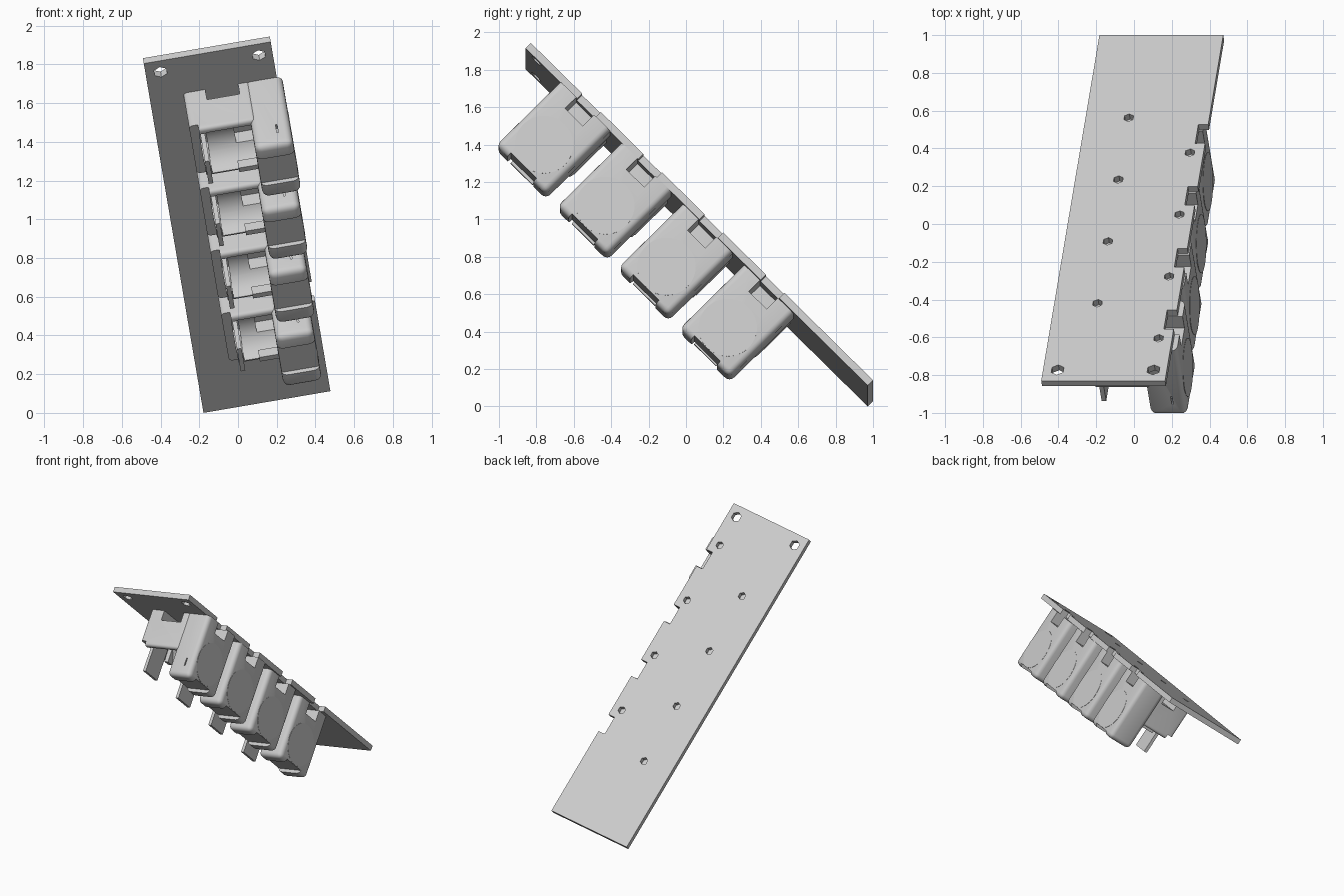
import bpy, bmesh, math
from mathutils import Matrix, Vector

if "Cube" in bpy.data.objects:
    bpy.data.objects.remove(bpy.data.objects["Cube"])

# Local frame: x across the plate, y up along the plate, z out of the plate (towards the holders)
ANG = math.radians(9.7)
C, S, K = math.cos(ANG), math.sin(ANG), math.sqrt(0.5)
FRAME = Matrix(((C, -S * K, S * K, -0.183),
                (0, -K, -K, 1.0),
                (S, C * K, -C * K, 0.028),
                (0, 0, 0, 1)))
PITCH = 0.463
parts = []


def add_box(bm, x, y, z, bevel=0.0):
    size = Vector((x[1] - x[0], y[1] - y[0], z[1] - z[0]))
    mid = Vector((sum(x) / 2, sum(y) / 2, sum(z) / 2))
    mat = Matrix.Translation(mid) @ Matrix.Diagonal(size.to_4d())
    verts = bmesh.ops.create_cube(bm, size=1, matrix=mat)['verts']
    if bevel:
        # keep the edges of the face nearest the plate sharp
        edges = {e for v in verts for e in v.link_edges
                 if max(w.co.z for w in e.verts) > z[0] + 1e-5}
        bmesh.ops.bevel(bm, geom=list(edges), offset=bevel, segments=4,
                        profile=0.5, affect='EDGES', clamp_overlap=True)


def add_rod(bm, centre, r, length, sides, axis='Z'):
    rot = Matrix.Rotation(math.pi / 2, 4, 'Y') if axis == 'X' else Matrix()
    bmesh.ops.create_cone(bm, cap_ends=True, segments=sides, radius1=r, radius2=r,
                          depth=length, matrix=Matrix.Translation(centre) @ rot)


def finish(bm, name):
    bmesh.ops.recalc_face_normals(bm, faces=bm.faces[:])
    me = bpy.data.meshes.new(name)
    bm.to_mesh(me)
    bm.free()
    ob = bpy.data.objects.new(name, me)
    bpy.context.collection.objects.link(ob)
    return ob


def cut(target, *builders):
    """Subtract each cutter built by the given functions."""
    for build in builders:
        bm = bmesh.new()
        build(bm)
        tool = finish(bm, "cutter")
        tool.hide_render = True
        mod = target.modifiers.new("cut", 'BOOLEAN')
        mod.operation, mod.solver, mod.object = 'DIFFERENCE', 'EXACT', tool
        bpy.context.view_layer.objects.active = target
        bpy.ops.object.modifier_apply(modifier=mod.name)
        bpy.data.objects.remove(tool)


def box(name, *args):
    bm = bmesh.new()
    add_box(bm, *args)
    ob = finish(bm, name)
    parts.append(ob)
    return ob


# Mounting plate with edge notches, screw holes and two larger fixing holes
plate = box("mounting_plate", (0, 0.665), (0, 2.588), (0, 0.04))


def plate_cuts(bm):
    for i in range(4):
        d = i * PITCH
        add_box(bm, (0.612, 0.72), (0.67 + d, 0.81 + d), (-0.1, 0.1))
        add_rod(bm, (0.232, 0.618 + d, 0), 0.028, 0.2, 6)
        add_rod(bm, (0.592, 0.88 + d, 0), 0.028, 0.2, 6)
    for x in (0.078, 0.593):
        add_rod(bm, (x, 2.506, 0), 0.037, 0.2, 6)


cut(plate, plate_cuts)

for i in range(4):
    d = i * PITCH
    right = 0.632 + 0.02 * i          # outer end steps outwards up the plate
    left = right - 0.2
    y0, y1, yc = 0.56 + d, 0.937 + d, 0.755 + d
    window = lambda bm: add_box(bm, (left - 0.03, 0.8), (0.68 + d, 0.815 + d), (0.0, 0.125))

    # Tall end block: side window, outer groove, small slot on the upper side
    block = box(f"end_block_{i}", (left, right), (y0, y1), (0.039, 0.525), 0.034)
    cut(block, window,
        lambda bm: add_box(bm, (left - 0.1, right + 0.1), (0.655 + d, 0.85 + d), (0.5, 0.6)),
        lambda bm: add_box(bm, (right - 0.075, right - 0.067), (y1 - 0.03, y1 + 0.1), (0.38, 0.44)))

    # Low cradle arm: half-round trough, clearance under it, slot for the tab
    arm = box(f"cradle_arm_{i}", (0.175, left + 0.03), (0.587 + d, y1), (0.039, 0.32), 0.02)
    cut(arm,
        lambda bm: add_rod(bm, (0.255 + 0.2, yc, 0.335), 0.15, 0.4, 48, 'X'),
        lambda bm: add_box(bm, (0.29, left - 0.03), (0.4 + d, 1.0 + d), (0.0, 0.115)),
        lambda bm: add_box(bm, (left - 0.09, left + 0.0), (0.68 + d, 0.815 + d), (0.13, 0.4)),
        lambda bm: add_box(bm, (0.222, 0.256), (0.66 + d, 0.9 + d), (0.14, 0.5)),
        lambda bm: add_box(bm, (0.1, 0.222), (0.4 + d, 1.1 + d), (0.285, 0.5)))

    # Sliding tab standing in the slot, and retaining lip at the lower rim
    box(f"sliding_tab_{i}", (0.226, 0.25), (0.70 + d, 0.865 + d), (0.13, 0.487))
    box(f"retaining_lip_{i}", (left - 0.1, left + 0.02), (0.595 + d, 0.625 + d), (0.28, 0.335))

    # Flush round disc on the outer end
    bm = bmesh.new()
    add_rod(bm, (right - 0.02, yc, 0.343), 0.156, 0.043, 48, 'X')
    parts.append(finish(bm, f"end_disc_{i}"))

# Stand the assembly at its tilt and smooth the rounded edges
bpy.ops.object.select_all(action='DESELECT')
for ob in parts:
    ob.data.transform(FRAME)
    ob.select_set(True)
bpy.context.view_layer.objects.active = plate
bpy.ops.object.shade_smooth_by_angle(angle=math.radians(35))
